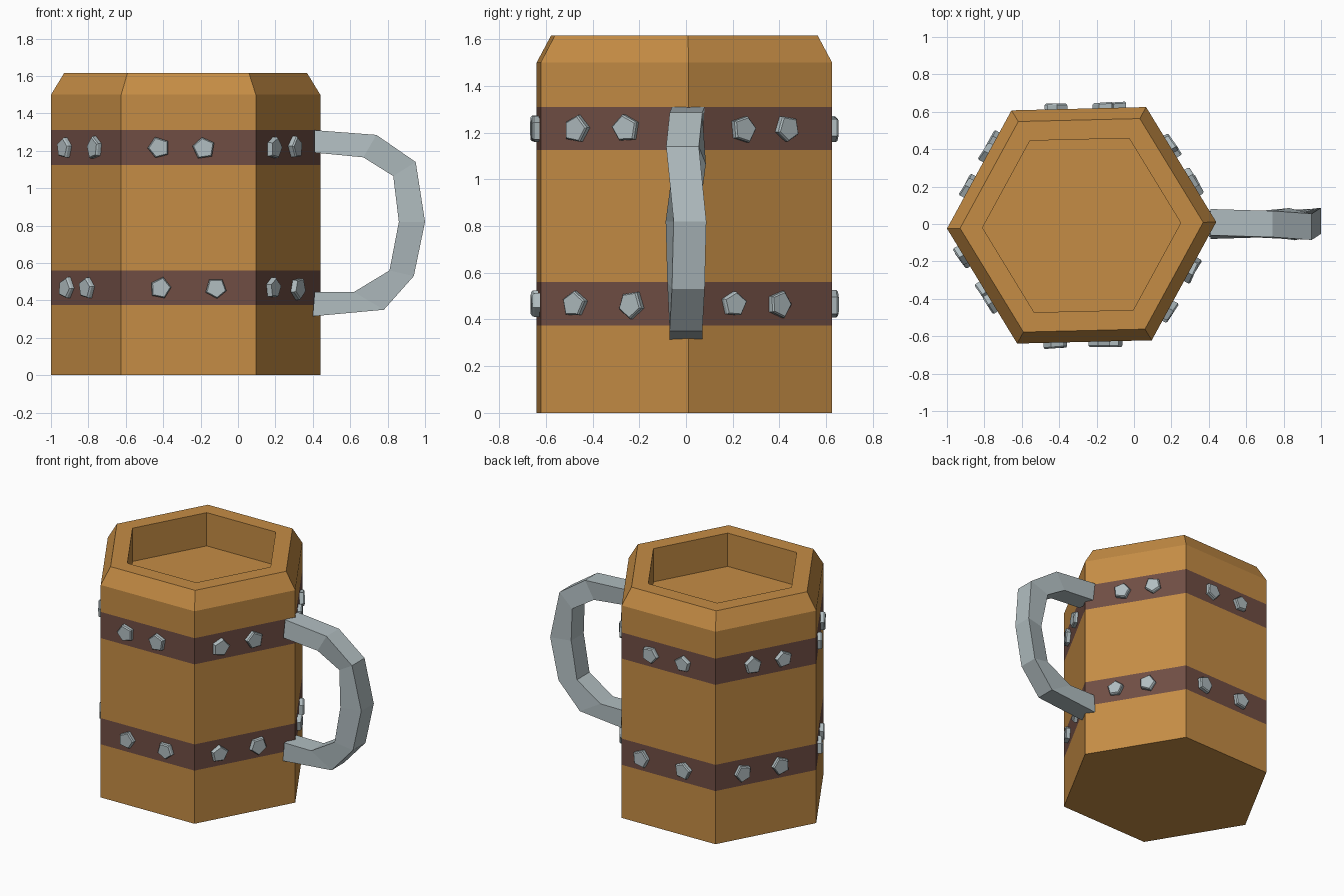
import bpy, bmesh, random
from math import cos, sin, pi, radians
from mathutils import Vector, Matrix

if "Cube" in bpy.data.objects:
    bpy.data.objects.remove(bpy.data.objects["Cube"], do_unlink=True)
random.seed(4)


def material(name, rgb):
    mat = bpy.data.materials.new(name)
    mat.use_nodes = True
    colour = (*rgb, 1)
    mat.diffuse_color = colour
    mat.node_tree.nodes["Principled BSDF"].inputs["Base Color"].default_value = colour
    return mat


wood = material("wood", (0.56, 0.265, 0.059))
band = material("dark_band", (0.162, 0.076, 0.058))
metal = material("grey_metal", (0.44, 0.51, 0.53))


def finish(bm, name, *mats):
    bmesh.ops.recalc_face_normals(bm, faces=bm.faces)
    mesh = bpy.data.meshes.new(name)
    bm.to_mesh(mesh)
    bm.free()
    for mat in mats:
        mesh.materials.append(mat)
    obj = bpy.data.objects.new(name, mesh)
    bpy.context.collection.objects.link(obj)
    return obj


def loft(bm, rings, indices):
    """Skin successive point rings, capping both ends."""
    loops = [[bm.verts.new(p) for p in ring] for ring in rings]
    for a, b, index in zip(loops, loops[1:], indices):
        n = len(a)
        for i in range(n):
            j = (i + 1) % n
            bm.faces.new((a[i], a[j], b[j], b[i])).material_index = index
    bm.faces.new(loops[0][::-1])
    bm.faces.new(loops[-1])


CENTRE = Vector((-0.28, -0.007, 0))
RADIUS = 0.72
TURN = radians(1.4)


def corner(k, r, z):
    a = TURN + k * pi / 3
    return CENTRE + Vector((r * cos(a), r * sin(a), z))


# Mug body: six-sided wall with two flush bands, chamfered rim and hollow top
profile = [(RADIUS, z) for z in (0, 0.375, 0.56, 1.125, 1.31, 1.5)]
profile += [(0.65, 1.615), (0.53, 1.615), (0.53, 1.38)]
bm = bmesh.new()
loft(bm, [[corner(k, r, z) for k in range(6)] for r, z in profile],
     [0, 1, 0, 1, 0, 0, 0, 0])
finish(bm, "mug_body", wood, band)

# Handle: four-sided bar, each station = outer x, z, inner x, z, sideways sway
stations = [
    (0.41, 1.31, 0.41, 1.19, 0.01),
    (0.74, 1.285, 0.67, 1.165, 0),
    (0.95, 1.14, 0.83, 1.065, -0.015),
    (1.0, 0.82, 0.86, 0.82, 0.017),
    (0.94, 0.53, 0.81, 0.56, 0.01),
    (0.78, 0.35, 0.62, 0.445, 0),
    (0.40, 0.315, 0.41, 0.445, 0),
]
W = 0.07
bm = bmesh.new()
loft(bm, [[(xo, s - W, zo), (xo, s + W, zo), (xi, W - s, zi), (xi, -W - s, zi)]
          for xo, zo, xi, zi, s in stations], [0] * 6)
finish(bm, "handle", metal)

# Studs: pairs of uneven pentagons along each band, offsets from face centre
bands = {
    "lower": (0.465, [(-0.14, 0.09), (-0.2, 0.12), (-0.17, 0.1),
                      (-0.18, 0.03), (-0.15, 0.15), (-0.19, 0.085)]),
    "upper": (1.215, [(-0.09, 0.13), (-0.13, 0.12), (-0.1, 0.12),
                      (-0.2, 0.11), (-0.16, 0.08), (-0.18, 0.06)]),
}
for label, (height, pairs) in bands.items():
    bm = bmesh.new()
    for k, pair in enumerate(pairs):
        a, b = corner(k, RADIUS, height), corner(k + 1, RADIUS, height)
        along = (b - a).normalized()
        up = Vector((0, 0, 1))
        out = along.cross(up)
        for offset in pair:
            spot = (a + b) / 2 + along * offset
            spin = random.uniform(0, 2 * pi)
            sizes = [random.uniform(0.054, 0.064) for _ in range(5)]
            tilt = random.uniform(-0.1, 0.1)

            def ring(scale, depth):
                pts = []
                for i, size in enumerate(sizes):
                    t = spin + i * 2 * pi / 5
                    u, v = scale * size * cos(t), scale * size * sin(t)
                    pts.append(spot + along * u + up * v + out * (depth + tilt * u))
                return pts

            loft(bm, [ring(1, -0.02), ring(1, 0.022), ring(0.88, 0.03)], [0, 0])
    finish(bm, label + "_band_studs", metal)
